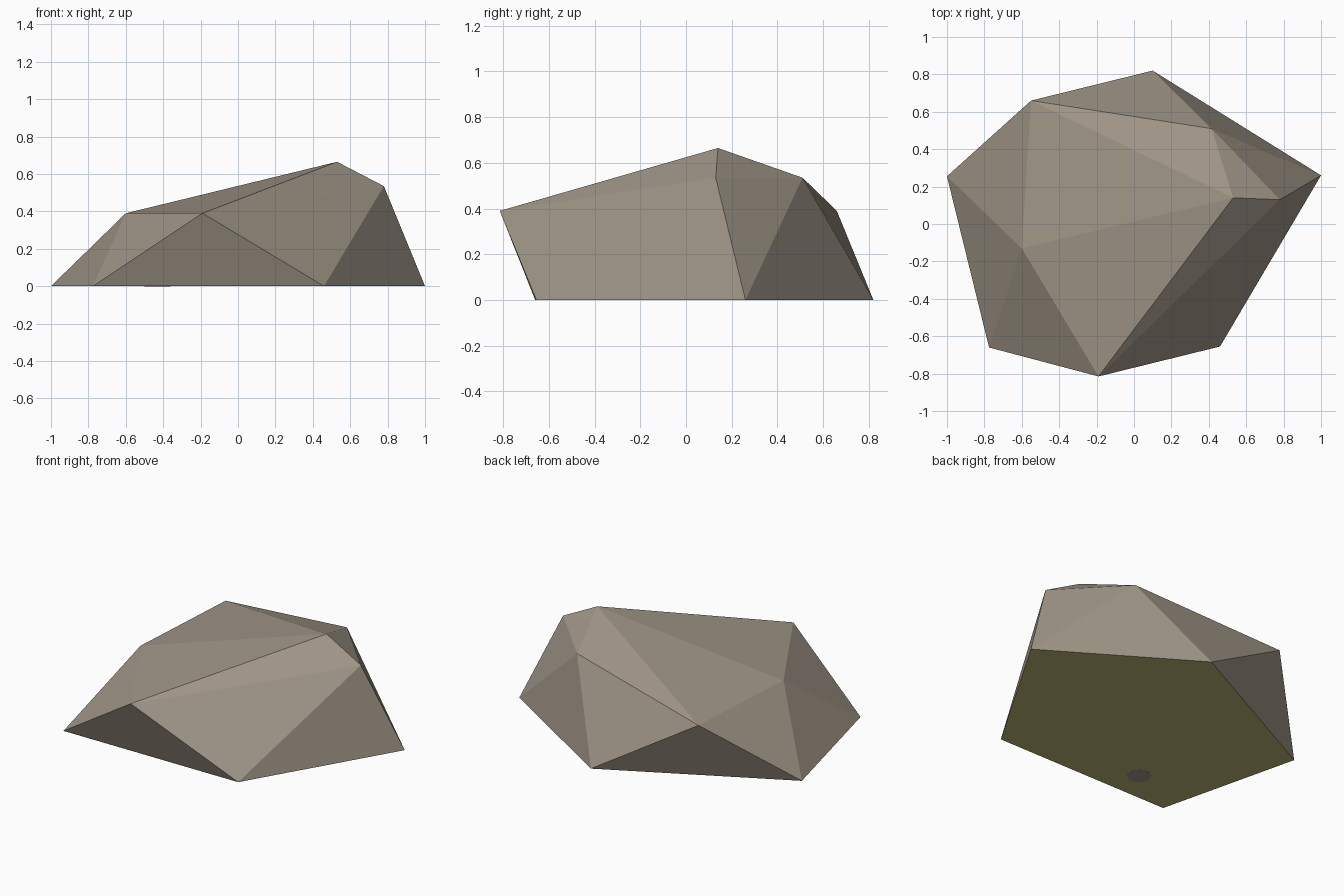
import bpy, bmesh

if "Cube" in bpy.data.objects:
    bpy.data.objects.remove(bpy.data.objects["Cube"])


def material(name, rgb):
    m = bpy.data.materials.new(name)
    m.diffuse_color = (*rgb, 1)
    m.use_nodes = True
    m.node_tree.nodes["Principled BSDF"].inputs["Base Color"].default_value = m.diffuse_color
    return m


stone = material("warm grey stone", (0.352, 0.305, 0.245))
moss = material("olive underside", (0.50, 0.46, 0.19))


def add_object(name, bm, mats):
    bmesh.ops.recalc_face_normals(bm, faces=bm.faces)
    mesh = bpy.data.meshes.new(name)
    bm.to_mesh(mesh)
    bm.free()
    for m in mats:
        mesh.materials.append(m)
    obj = bpy.data.objects.new(name, mesh)
    bpy.context.collection.objects.link(obj)
    return obj


# boulder: ground pentagon, staggered shoulder ring, and one off-centre peak
ground = [(-1, 0.255), (-0.775, -0.66), (0.46, -0.655), (1, 0.26), (0.1, 0.82)]
shoulder = [(-0.6, -0.13, 0.39), (-0.19, -0.815, 0.39), (0.78, 0.13, 0.535),
            (0.415, 0.51, 0.535), (-0.55, 0.66, 0.39)]
bm = bmesh.new()
low = [bm.verts.new((x, y, 0)) for x, y in ground]
mid = [bm.verts.new(p) for p in shoulder]
peak = bm.verts.new((0.53, 0.14, 0.665))
for i in range(5):
    j = (i + 1) % 5
    bm.faces.new((low[i], low[j], mid[i]))
    bm.faces.new((low[j], mid[j], mid[i]))
    bm.faces.new((mid[i], mid[j], peak))
bm.faces.new(low[::-1])
bmesh.ops.recalc_face_normals(bm, faces=bm.faces)
for f in bm.faces:
    f.material_index = 1 if f.normal.z < -0.9 else 0
add_object("boulder", bm, [stone, moss])

# small bare stone patch on the underside
bm = bmesh.new()
bmesh.ops.create_circle(bm, cap_ends=True, segments=12, radius=0.07)
bmesh.ops.translate(bm, verts=bm.verts, vec=(-0.43, -0.465, -0.001))
for f in bm.faces:
    f.normal_flip()
patch = bmesh.ops.extrude_face_region(bm, geom=bm.faces[:])
bmesh.ops.translate(bm, vec=(0, 0, 0.003),
                    verts=[g for g in patch["geom"] if isinstance(g, bmesh.types.BMVert)])
add_object("bare_patch", bm, [stone])
